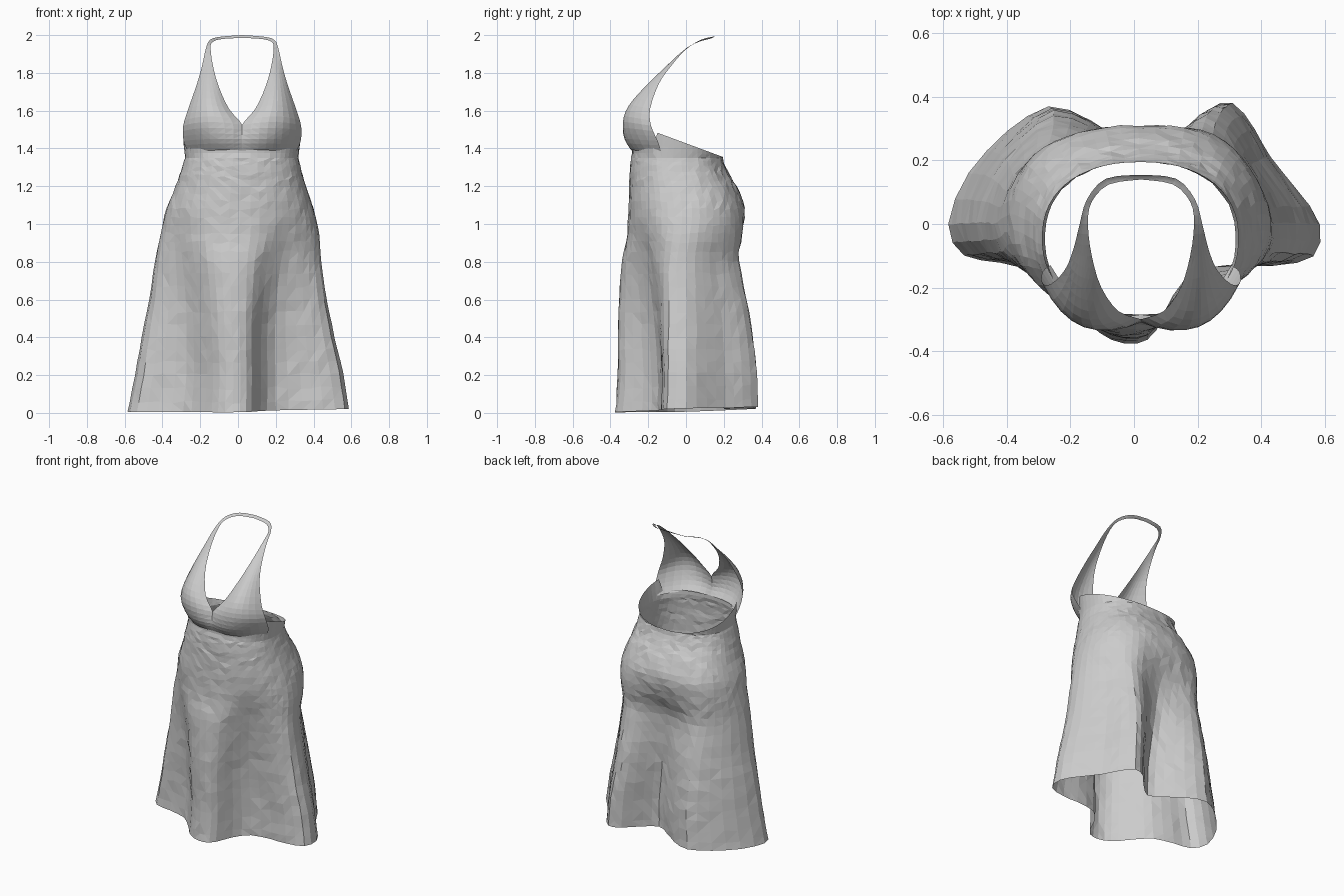
import bpy, bmesh, math, random
from mathutils import Vector

random.seed(4)
cube = bpy.data.objects.get("Cube")
if cube:
    bpy.data.objects.remove(cube)

fabric = bpy.data.materials.new("grey_fabric")
fabric.use_nodes = True
GREY = (0.6, 0.6, 0.6, 1)
fabric.diffuse_color = GREY
fabric.node_tree.nodes["Principled BSDF"].inputs["Base Color"].default_value = GREY


def spline(points, steps, closed=False):
    """Catmull-Rom samples through the points."""
    n = len(points)
    pts = [Vector(p) for p in points]
    get = (lambda i: pts[i % n]) if closed else (lambda i: pts[max(0, min(n - 1, i))])
    out = []
    for i in range(n if closed else n - 1):
        a, b, c, d = (get(i + k) for k in (-1, 0, 1, 2))
        for s in range(steps):
            t = s / steps
            out.append(b + (c - a) * (t / 2) + (a * 2 - b * 5 + c * 4 - d) * (t * t / 2)
                       + (b * 3 - a - c * 3 + d) * (t ** 3 / 2))
    if not closed:
        out.append(pts[-1])
    return out


def sheet(name, rows, closed):
    """Flat-shaded surface through equal-length rows of points."""
    bm = bmesh.new()
    grid = [[bm.verts.new(p) for p in row] for row in rows]
    n = len(rows[0])
    for lo, hi in zip(grid, grid[1:]):
        for i in range(n if closed else n - 1):
            j = (i + 1) % n
            bm.faces.new((lo[i], lo[j], hi[j], hi[i]))
    bmesh.ops.remove_doubles(bm, verts=bm.verts, dist=0.0005)
    bmesh.ops.triangulate(bm, faces=bm.faces)
    mesh = bpy.data.meshes.new(name)
    bm.to_mesh(mesh)
    bm.free()
    mesh.materials.append(fabric)
    obj = bpy.data.objects.new(name, mesh)
    bpy.context.collection.objects.link(obj)


# Skirt: an oval waist that falls into a deeply folded hem
hem = spline([(.01, -.375), (.07, -.335), (.12, -.23), (.2, -.15), (.34, -.13), (.45, -.13),
              (.565, -.1), (.585, 0), (.51, .11), (.43, .21), (.38, .3), (.31, .38),
              (.23, .355), (.14, .26), (.06, .2), (-.03, .25), (-.14, .325), (-.27, .37),
              (-.4, .29), (-.52, .16), (-.585, 0), (-.535, -.1), (-.42, -.12), (-.29, -.16),
              (-.21, -.23), (-.14, -.315), (-.07, -.365)], 2, closed=True)
# height, centre x, half width, front y, back y, fold strength
levels = spline([(0, 0, .585, -.37, .375, 1), (.2, .005, .55, -.355, .37, .97),
                 (.4, 0, .51, -.355, .355, .88), (.6, 0, .47, -.35, .33, .72),
                 (.8, 0, .44, -.335, .295, .48), (.95, .01, .42, -.31, .315, .2),
                 (1.08, .01, .39, -.305, .318, .05), (1.2, .015, .345, -.3, .268, 0),
                 (1.28, .017, .32, -.298, .22, 0), (1.35, .02, .3, -.29, .195, 0)], 3)


def oval(angle, cx, half, front, back):
    c, s = math.cos(angle), math.sin(angle)
    p = .88
    x = cx + half * math.copysign(abs(c) ** p, c)
    y = (front + back) / 2 + (back - front) / 2 * math.copysign(abs(s) ** p, s)
    return x, y


count = len(hem)
angles = [2 * math.pi * i / count - math.pi / 2 for i in range(count)]
rows = []
for k, (z, cx, half, front, back, fold) in enumerate(levels):
    row = []
    for a, h in zip(angles, hem):
        ox, oy = oval(a, cx, half, front, back)
        hx = cx + h.x * half / .585
        hy = h.y * (front / -.37 if h.y < 0 else back / .375)
        low = 1 - min(1, z / .3)
        wrinkle = random.uniform(-.003, .003)
        row.append((ox + (hx - ox) * fold, oy + (hy - oy) * fold + wrinkle,
                    z + low * (.015 + .015 * hx + .03 * hy)
                    + (random.uniform(-.008, .008) if 0 < k < len(levels) - 1 else 0)))
    rows.append(row)

# Waistband: its edge climbs from the low back to the side of the bust
for t in (.5, 1):
    row = []
    for a in angles:
        x, y = oval(a, .02, .3 + .01 * t, -.285, .195)
        top = 1.355 + (.195 - y) * .37 if y > -.17 else 1.4
        row.append((x, y, 1.35 + (top - 1.35) * t))
    rows.append(row)
sheet("skirt", rows, closed=True)

# Halter bodice: inner edge, middle and outer edge of one cup and its strap
inner = [(0, -.285, 1.39), (0, -.31, 1.45), (0, -.3, 1.525), (.07, -.275, 1.61),
         (.125, -.2, 1.73), (.155, -.1, 1.84), (.167, 0, 1.93), (.155, .07, 1.965),
         (.1, .125, 1.98), (0, .14, 1.985)]
middle = [(.16, -.265, 1.39), (.17, -.305, 1.45), (.18, -.325, 1.54), (.188, -.295, 1.63),
          (.188, -.2, 1.74), (.185, -.1, 1.835), (.18, 0, 1.925), (.162, .073, 1.97),
          (.105, .135, 1.985), (0, .148, 1.992)]
outer = [(.285, -.13, 1.38), (.31, -.15, 1.44), (.312, -.185, 1.52), (.285, -.19, 1.61),
         (.24, -.145, 1.74), (.213, -.08, 1.835), (.193, 0, 1.925), (.17, .078, 1.975),
         (.11, .143, 1.992), (0, .155, 2)]
CENTRE = .022


def bodice_side(name, side):
    rows = []
    for a, b, c in zip(*(spline(e, 3) for e in (inner, middle, outer))):
        row = []
        for i in range(9):
            t = i / 8
            p = a * (1 - t) * (1 - 2 * t) + b * 4 * t * (1 - t) + c * t * (2 * t - 1)
            row.append((CENTRE + side * max(p.x, 0), p.y, p.z))
        rows.append(row if side > 0 else row[::-1])
    sheet(name, rows, closed=False)


bodice_side("left_cup_and_strap", 1)
bodice_side("right_cup_and_strap", -1)
